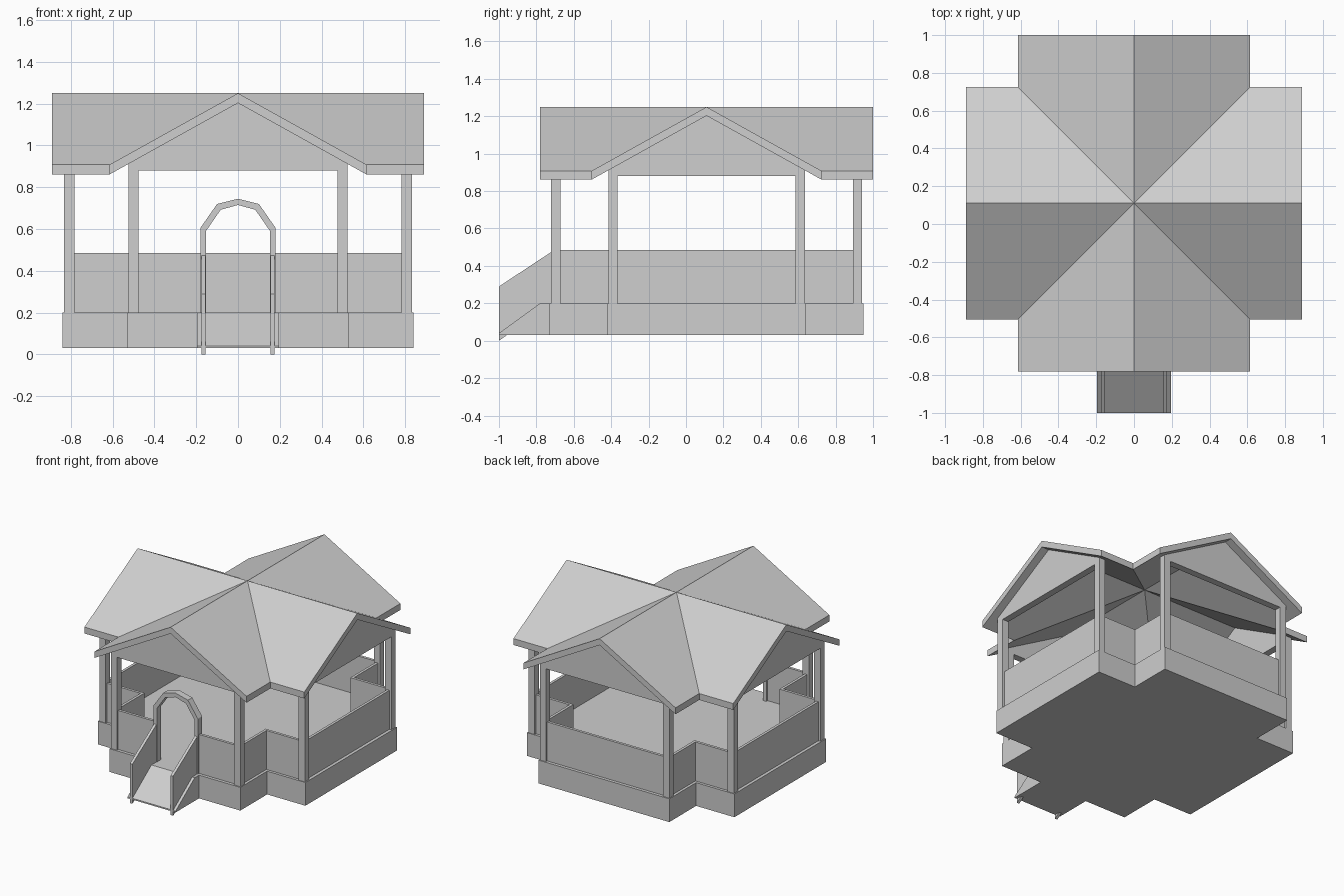
import bpy, bmesh
from math import pi
from mathutils import Matrix, Vector

if "Cube" in bpy.data.objects:
    bpy.data.objects.remove(bpy.data.objects["Cube"])

CY = 0.11                      # centre of the cross plan on y
FLOOR, RAIL = 0.20, 0.485      # floor height and low wall top
HALF, REACH = 0.525, 0.832     # outer half width and length of each arm
POST, WALL = 0.05, 0.02        # post and wall thickness
EAVE, ROOF_REACH = 0.615, 0.89
RIDGE_Z, EAVE_Z, ROOF_DROP = 1.25, 0.908, 0.047

grey = bpy.data.materials.new("light_grey")
grey.use_nodes = True
colour = (0.62, 0.62, 0.62, 1)
grey.diffuse_color = colour
grey.node_tree.nodes["Principled BSDF"].inputs["Base Color"].default_value = colour


def finish(name, bm):
    bmesh.ops.recalc_face_normals(bm, faces=bm.faces)
    mesh = bpy.data.meshes.new(name)
    bm.to_mesh(mesh)
    bm.free()
    mesh.materials.append(grey)
    obj = bpy.data.objects.new(name, mesh)
    bpy.context.collection.objects.link(obj)
    return obj


def prism(name, profile, axis, lo, hi, matrix=Matrix()):
    """Extrude a 2D profile along an axis from lo to hi."""
    place = {"x": lambda a, b: (lo, a, b),
             "y": lambda a, b: (a, lo, b),
             "z": lambda a, b: (a, b, lo)}[axis]
    bm = bmesh.new()
    face = bm.faces.new([bm.verts.new(place(a, b)) for a, b in profile])
    new = bmesh.ops.extrude_face_region(bm, geom=[face])["geom"]
    shift = Vector([hi - lo if axis == k else 0 for k in "xyz"])
    bmesh.ops.translate(bm, vec=shift, verts=[v for v in new if isinstance(v, bmesh.types.BMVert)])
    bm.transform(matrix)
    return finish(name, bm)


def rect(a0, a1, b0, b1):
    return [(a0, b0), (a1, b0), (a1, b1), (a0, b1)]


def mirrored(points):
    """Close a right-half outline with its mirror image."""
    return points + [(-a, b) for a, b in reversed(points) if a]


arms = ["front", "left", "back", "right"]
turns = [Matrix.Translation((0, CY, 0)) @ Matrix.Rotation(k * pi / 2, 4, "Z") for k in range(4)]

# Cross-shaped solid base
w, r = HALF + 0.005, REACH + 0.008
cross = []
for k in range(4):
    spin = Matrix.Rotation(k * pi / 2, 2)
    cross += [tuple(spin @ Vector(p)) for p in [(-w, -r), (w, -r), (w, -w)]]
prism("base", cross, "z", 0.03, FLOOR, turns[0])

# Cross-gable roof slab
bm = bmesh.new()
for turn in turns:
    for s in (-1, 1):
        corners = [(0, 0, RIDGE_Z), (0, -ROOF_REACH, RIDGE_Z),
                   (s * EAVE, -ROOF_REACH, EAVE_Z), (s * EAVE, -EAVE, EAVE_Z)]
        bm.faces.new([bm.verts.new(turn @ Vector(p)) for p in corners])
bmesh.ops.remove_doubles(bm, verts=bm.verts, dist=0.0005)
bmesh.ops.recalc_face_normals(bm, faces=bm.faces)
bottom = bmesh.ops.extrude_face_region(bm, geom=bm.faces[:], use_keep_orig=True)["geom"]
bmesh.ops.translate(bm, vec=(0, 0, -ROOF_DROP),
                    verts=[v for v in bottom if isinstance(v, bmesh.types.BMVert)])
finish("roof", bm)


def underside(x):
    return RIDGE_Z - ROOF_DROP - (RIDGE_Z - EAVE_Z) / EAVE * x


# Each arm: two posts joined by a gable, with low walls
inner = HALF - POST
mid = HALF - POST / 2
wall_y = -REACH + POST / 2
for arm, turn in zip(arms, turns):
    frame = [(0, underside(0)), (HALF, underside(HALF)), (HALF, FLOOR),
             (inner, FLOOR), (inner, 0.88)]
    prism(arm + "_gable_frame", mirrored(frame), "y", -REACH, -REACH + POST, turn)
    spans = [(-inner, inner)]
    if arm == "front":
        spans = [(-inner, -0.16), (0.16, inner)]
    for a, b in spans:
        prism(arm + "_wall", rect(a, b, FLOOR, RAIL), "y",
              wall_y - WALL / 2, wall_y + WALL / 2, turn)
    for s in (-1, 1):
        x = s * mid
        prism(arm + "_return_wall", rect(-REACH + POST, -mid + WALL / 2, FLOOR, RAIL), "x",
              x - WALL / 2, x + WALL / 2, turn)

# Doorway arch
outer_arch = [(0, 0.745), (0.10, 0.72), (0.18, 0.605), (0.18, FLOOR)]
inner_arch = [(0.152, FLOOR), (0.152, 0.592), (0.083, 0.692), (0, 0.715)]
right_arch = outer_arch + inner_arch
left_arch = [(-a, b) for a, b in right_arch]
for side, half in (("left", right_arch), ("right", left_arch)):
    prism(side + "_arch", half, "y", -REACH, -REACH + POST, turns[0])

# Slide: solid ramp with two sloping side panels
ramp = [(-1, 0.03), (-1, 0.04), (-0.78, FLOOR), (-0.72, FLOOR), (-0.72, 0.03)]
prism("slide_ramp", ramp, "x", -0.195, 0.195)
panel = [(-1, 0), (-1, 0.29), (-0.715, 0.478), (-0.715, FLOOR)]
for side, x in (("left", 0.165), ("right", -0.165)):
    prism(side + "_slide_panel", panel, "x", x - 0.01, x + 0.01)
